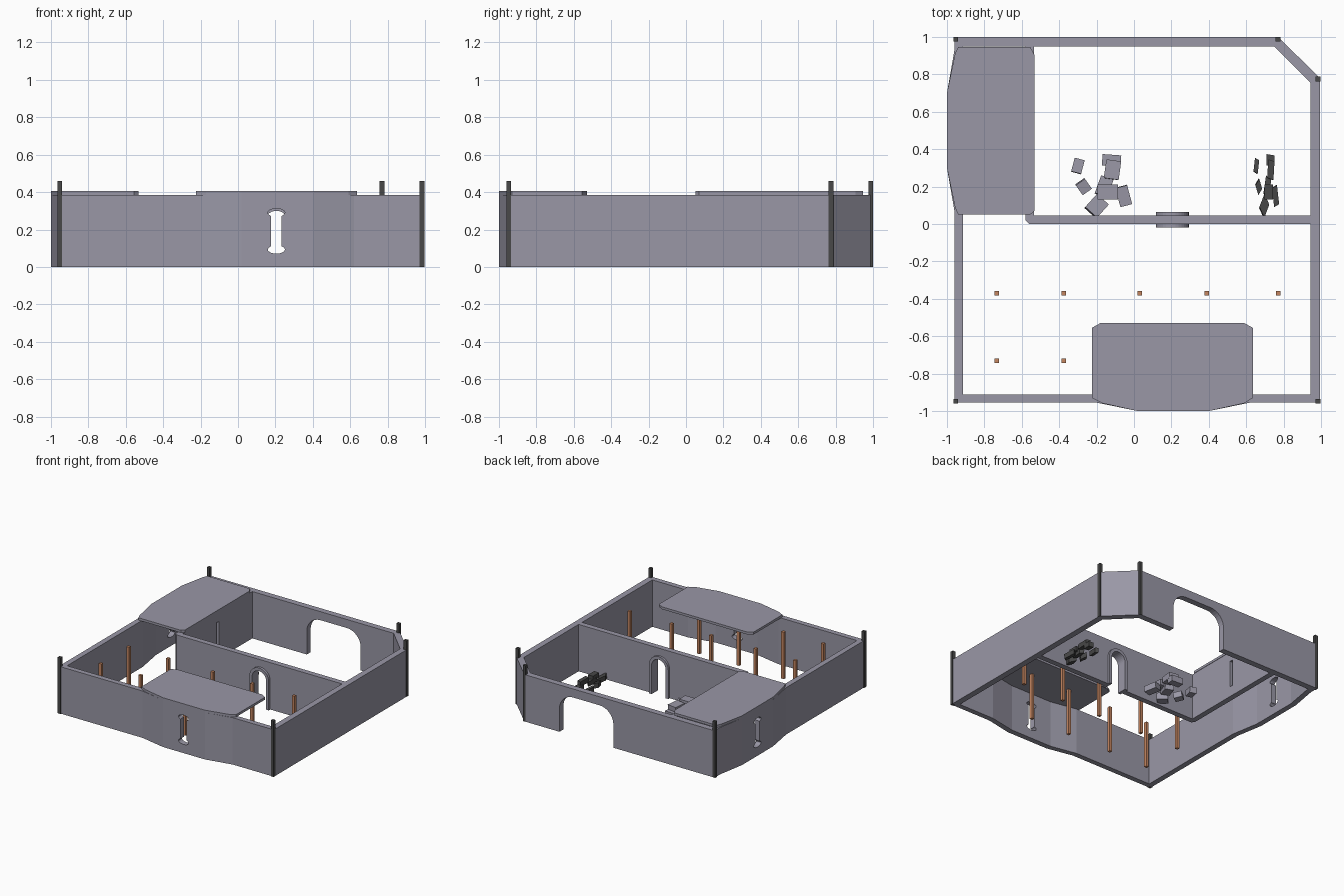
import bpy, bmesh, math
from mathutils import Matrix, Vector

if "Cube" in bpy.data.objects:
    bpy.data.objects.remove(bpy.data.objects["Cube"])

WALL_H = 0.385
GATE_X = 0.205


def material(name, rgb):
    m = bpy.data.materials.new(name)
    m.use_nodes = True
    m.diffuse_color = (*rgb, 1)
    m.node_tree.nodes["Principled BSDF"].inputs["Base Color"].default_value = (*rgb, 1)
    return m


stone = material("grey stone", (0.32, 0.31, 0.38))
iron = material("dark iron", (0.065, 0.065, 0.065))
wood = material("orange wood", (0.56, 0.24, 0.12))


def finish(name, bm, mat):
    bmesh.ops.recalc_face_normals(bm, faces=bm.faces)
    mesh = bpy.data.meshes.new(name)
    bm.to_mesh(mesh)
    bm.free()
    mesh.materials.append(mat)
    ob = bpy.data.objects.new(name, mesh)
    bpy.context.collection.objects.link(ob)
    return ob


def prism(name, pts, lo, hi, axis="z", mat=stone):
    """Extrude a 2D profile along an axis from lo to hi."""
    place = {"z": lambda a, b, t: (a, b, t),
             "y": lambda a, b, t: (a, t, b),
             "x": lambda a, b, t: (t, a, b)}[axis]
    bm = bmesh.new()
    face = bm.faces.new([bm.verts.new(place(a, b, lo)) for a, b in pts])
    new = bmesh.ops.extrude_face_region(bm, geom=[face])["geom"]
    shift = Vector(place(0, 0, hi - lo))
    bmesh.ops.translate(bm, vec=shift, verts=[v for v in new if isinstance(v, bmesh.types.BMVert)])
    return finish(name, bm, mat)


def box(name, x0, x1, y0, y1, z0, z1, mat=stone):
    return prism(name, [(x0, y0), (x1, y0), (x1, y1), (x0, y1)], z0, z1, "z", mat)


def ellipse(cx, cy, rx, ry, n=16):
    return [(cx + rx * math.cos(2 * math.pi * i / n), cy + ry * math.sin(2 * math.pi * i / n))
            for i in range(n)]


def arch(cx, half, top, radius, base, n=8):
    """Upright opening with rounded upper corners."""
    pts = [(cx + half, base)]
    for side, start in ((1, 0), (-1, math.pi / 2)):
        for i in range(n + 1):
            a = start + math.pi / 2 * i / n
            pts.append((cx + side * (half - radius) + radius * math.cos(a),
                        top - radius + radius * math.sin(a)))
    return pts + [(cx - half, base)]


def cut(target, cutters):
    for c in cutters:
        c.hide_render = True
        mod = target.modifiers.new("opening", "BOOLEAN")
        mod.operation, mod.solver, mod.object = "DIFFERENCE", "EXACT", c
        bpy.context.view_layer.update()
        graph = bpy.context.evaluated_depsgraph_get()
        mesh = bpy.data.meshes.new_from_object(target.evaluated_get(graph))
        target.modifiers.remove(mod)
        target.data = mesh
        bpy.data.objects.remove(c)


def loophole(c, lo, hi, axis):
    """Cutters for a slit with a rounded lobe at each end."""
    slit = [(c - 0.028, 0.09), (c + 0.028, 0.09), (c + 0.028, 0.295), (c - 0.028, 0.295)]
    return [prism("cutter", p, lo, hi, axis) for p in
            (slit, ellipse(c, 0.093, 0.046, 0.022), ellipse(c, 0.29, 0.046, 0.022))]


# Outer wall ring with two bulges and one clipped corner
outer = [(-.96, -.955), (-.2, -.955), (.02, -1), (.4, -1), (.62, -.955), (.995, -.955),
         (.995, .78), (.77, 1), (-.96, 1), (-.96, .93), (-1, .7), (-1, .3), (-.96, .07)]
inner = [(-.915, -.912), (-.2, -.912), (.02, -.955), (.4, -.955), (.62, -.912), (.945, -.912),
         (.945, .755), (.75, .95), (-.915, .95), (-.915, .93), (-.955, .7), (-.955, .3), (-.915, .07)]
bm = bmesh.new()
loops = [[bm.verts.new((x, y, z)) for x, y in pts]
         for pts, z in ((outer, 0), (outer, WALL_H), (inner, WALL_H), (inner, 0))]
for i in range(len(outer)):
    j = (i + 1) % len(outer)
    for k in range(4):
        a, b = loops[k], loops[(k + 1) % 4]
        bm.faces.new((a[i], a[j], b[j], b[i]))
outer_wall = finish("outer_wall", bm, stone)
cut(outer_wall, loophole(GATE_X, -1.1, -0.85, "y") + loophole(0.5, -1.1, -0.85, "x")
    + [prism("cutter", arch(GATE_X, 0.245, 0.315, 0.125, -0.1), 0.9, 1.1, "y")])

# Dividing wall with doorway and raised door surround
dividing_wall = prism("dividing_wall", [(-.56, 0), (.95, 0), (.95, .045), (-.58, .045), (-.58, .02)],
                      0, WALL_H)
cut(dividing_wall, [prism("cutter", arch(GATE_X, 0.075, 0.315, 0.075, -0.1), -0.1, 0.1, "y")])
door_surround = prism("door_surround", arch(GATE_X, 0.088, 0.325, 0.088, 0)
                      + arch(GATE_X, 0.064, 0.3, 0.064, 0)[::-1], -0.02, 0.063, "y")

# Side room wall with a narrow slit
room_wall = box("room_wall", -0.58, -0.535, 0.045, 0.955, 0, WALL_H)
cut(room_wall, [box("cutter", -0.7, -0.4, 0.487, 0.515, 0.085, 0.305)])

# Roof platforms over the bulges
prism("side_platform", [(-.94, .05), (-.555, .05), (-.532, .07), (-.532, .905), (-.555, .947),
                        (-.94, .947), (-.957, .91), (-1, .7), (-1, .3), (-.957, .09)],
      WALL_H, 0.405)
prism("front_platform", [(-.225, -.93), (-.17, -.958), (.02, -1), (.4, -1), (.59, -.958),
                         (.635, -.93), (.635, -.555), (.59, -.53), (-.18, -.53), (-.225, -.555)],
      WALL_H, 0.405)

# Iron corner posts
for i, (x, y) in enumerate([(-.953, -.948), (.984, -.948), (.984, .775), (.77, .988), (-.953, .988)]):
    box(f"corner_post_{i + 1}", x - .013, x + .013, y - .013, y + .013, 0, 0.46, iron)

# Wooden posts in the front yard
for row, (y, xs) in enumerate([(-.37, (-.735, -.375, .03, .39, .77)), (-.73, (-.735, -.375, .03, .39))]):
    for i, x in enumerate(xs):
        box(f"wooden_post_{row + 1}_{i + 1}", x - .012, x + .012, y - .012, y + .012, 0, WALL_H, wood)

# Piles of loose blocks: x, y, z, width, depth, turn in degrees
blocks = [(-.30, .31, .03, .055, .075, -15), (-.27, .20, .03, .06, .065, 35),
          (-.20, .095, .035, .085, .095, -42), (-.16, .20, .05, .07, .10, -20),
          (-.12, .34, .045, .10, .06, -4), (-.115, .29, .085, .08, .10, -8),
          (-.14, .17, .085, .11, .08, 0), (-.055, .15, .04, .065, .105, 15)]


def pile(name, mat, squeeze, offset, height):
    bm = bmesh.new()
    for x, y, z, w, d, turn in blocks:
        m = (Matrix.Translation((offset, 0, 0)) @ Matrix.Diagonal((squeeze, 1, height, 1))
             @ Matrix.Translation((x, y, z)) @ Matrix.Rotation(math.radians(turn), 4, "Z")
             @ Matrix.Rotation(math.radians(turn / 5), 4, "X") @ Matrix.Diagonal((w, d, .05, 1)))
        bmesh.ops.create_cube(bm, size=1, matrix=m)
    finish(name, bm, mat)


pile("stone_blocks", stone, 1, 0, 1)
pile("iron_blocks", iron, 0.42, 0.78, 0.8)
